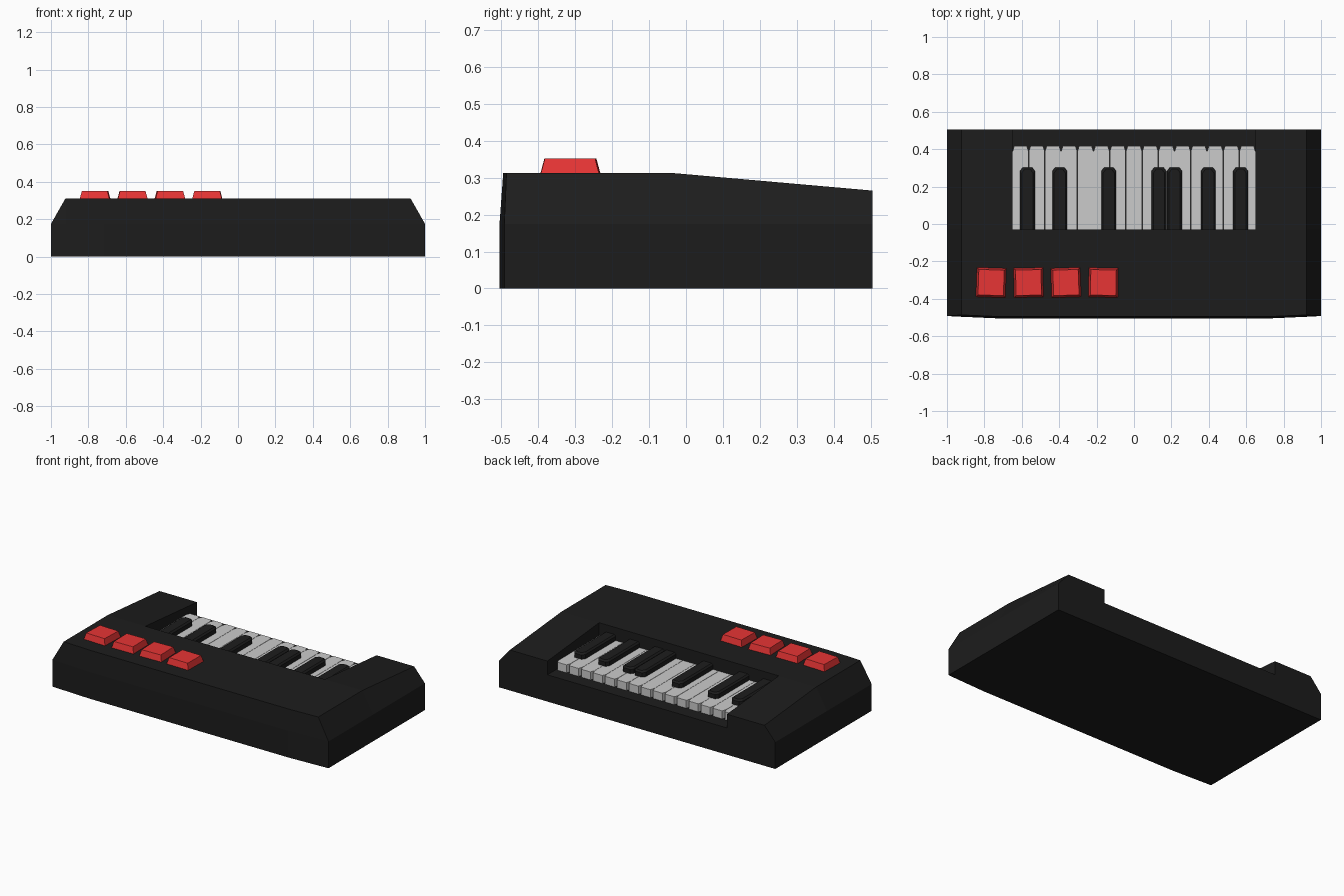
import bpy, bmesh, math

if "Cube" in bpy.data.objects:
    bpy.data.objects.remove(bpy.data.objects["Cube"])


def material(name, r, g, b):
    m = bpy.data.materials.new(name)
    m.diffuse_color = (r, g, b, 1)
    m.use_nodes = True
    m.node_tree.nodes["Principled BSDF"].inputs["Base Color"].default_value = m.diffuse_color
    return m


BLACK = material("black_plastic", 0.012, 0.012, 0.012)
WHITE = material("white_keys", 0.75, 0.75, 0.76)
RED = material("red_buttons", 0.8, 0.035, 0.035)


def finish(bm, name, mat):
    bmesh.ops.recalc_face_normals(bm, faces=bm.faces)
    mesh = bpy.data.meshes.new(name)
    bm.to_mesh(mesh)
    bm.free()
    mesh.materials.append(mat)
    obj = bpy.data.objects.new(name, mesh)
    bpy.context.collection.objects.link(obj)
    return obj


def loft(rings, name, mat):
    """Skin a list of equally long closed rings and cap both ends."""
    bm = bmesh.new()
    loops = [[bm.verts.new(p) for p in ring] for ring in rings]
    n = len(loops[0])
    for a, b in zip(loops, loops[1:]):
        for i in range(n):
            j = (i + 1) % n
            bm.faces.new((a[i], a[j], b[j], b[i]))
    bm.faces.new(loops[0])
    bm.faces.new(loops[-1])
    bmesh.ops.remove_doubles(bm, verts=bm.verts, dist=1e-5)
    flat = [f for f in bm.faces if f.calc_area() < 1e-7]
    bmesh.ops.delete(bm, geom=flat, context='FACES_ONLY')
    return finish(bm, name, mat)


# Body: cross-sections along x, recessed between the two inner ones
BACK, SPLIT, SHOULDER, TOP, REAR_TOP = 0.505, -0.03, 0.175, 0.312, 0.265


def section(x, front, kind):
    if kind == "end":
        pts = [(-front, SHOULDER), (SPLIT, SHOULDER), (SPLIT, SHOULDER), (BACK, SHOULDER)]
    elif kind == "solid":
        pts = [(-front + 0.01, TOP), (SPLIT, TOP), (SPLIT, TOP), (BACK, REAR_TOP)]
    else:
        pts = [(-front + 0.01, TOP), (SPLIT, TOP), (SPLIT, SHOULDER), (BACK, SHOULDER)]
    pts = [(-front, 0), (-front, SHOULDER)] + pts + [(BACK, 0)]
    return [(x, y, z) for y, z in pts]


half = [(1.0, 0.492, "end"), (0.922, 0.496, "solid"), (0.72, 0.505, "solid"),
        (0.65, 0.505, "solid"), (0.65, 0.505, "recess")]
rings = [section(-x, f, k) for x, f, k in half]
rings += [section(x, f, k) for x, f, k in reversed(half)]
loft(rings, "body", BLACK)


# Keys: outline with cut front corners, optionally narrowing upward
def key(name, x, width, y0, y1, z0, z1, cut, taper, mat):
    def ring(z, s):
        w, e = width / 2 - s, y1 - s
        return [(x - w, y0, z), (x + w, y0, z), (x + w, e - cut[1], z),
                (x + w - cut[0], e, z), (x - w + cut[0], e, z), (x - w, e - cut[1], z)]
    levels = [ring(z0, 0), ring(z1 - taper, 0), ring(z1, taper)] if taper else [ring(z0, 0), ring(z1, 0)]
    loft(levels, name, mat)


pitch = 1.3 / 15
for i in range(15):
    key(f"white_key_{i + 1}", -0.65 + pitch * (i + 0.5), pitch - 0.002, SPLIT, 0.417,
        SHOULDER, 0.227, (0.009, 0.028), 0, WHITE)

for i, x in enumerate((-0.57, -0.397, -0.135, 0.133, 0.217, 0.397, 0.57)):
    key(f"black_key_{i + 1}", x, 0.08, SPLIT, 0.303, 0.22, 0.265, (0.015, 0.02), 0.01, BLACK)

# Buttons: tapered blocks, each turned very slightly
for i, turn in enumerate((-2, 1, 2, -1)):
    def square(h, z):
        return [(-h, -h, z), (h, -h, z), (h, h, z), (-h, h, z)]
    button = loft([square(0.079, 0), square(0.068, 0.042)], f"button_{i + 1}", RED)
    button.location = (-0.764 + 0.2 * i, -0.313, 0.31)
    button.rotation_euler.z = math.radians(turn)
